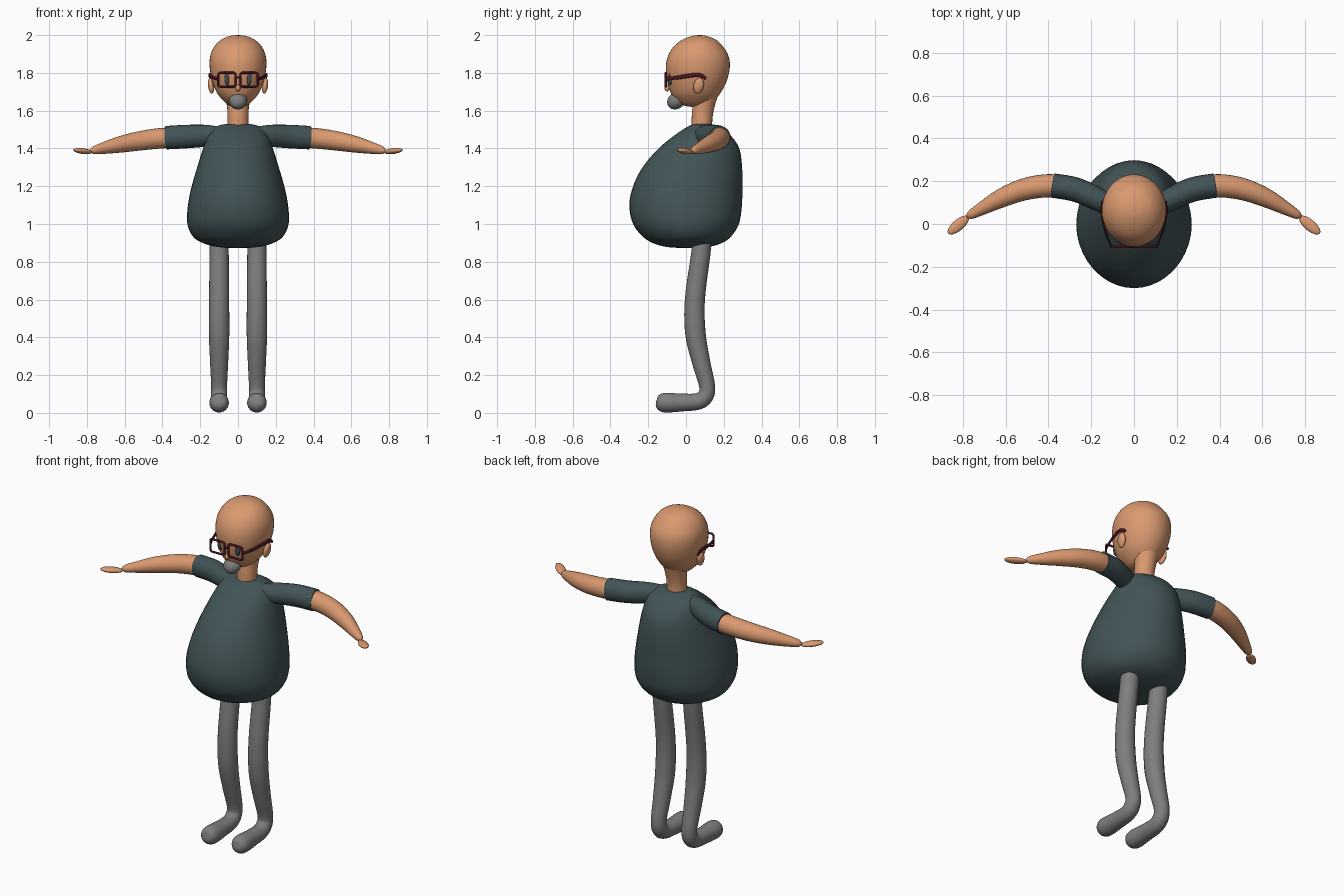
import bpy, bmesh, math
from mathutils import Vector

if "Cube" in bpy.data.objects:
    bpy.data.objects.remove(bpy.data.objects["Cube"])


def material(name, r, g, b):
    m = bpy.data.materials.new(name)
    m.use_nodes = True
    m.diffuse_color = (r, g, b, 1)
    bsdf = next(n for n in m.node_tree.nodes if n.type == 'BSDF_PRINCIPLED')
    bsdf.inputs["Base Color"].default_value = (r, g, b, 1)
    bsdf.inputs["Roughness"].default_value = 0.7
    return m


SKIN = material("skin", 0.70, 0.32, 0.16)
SHIRT = material("dark teal cloth", 0.055, 0.088, 0.095)
GREY = material("grey", 0.21, 0.21, 0.21)
RED = material("dark red frame", 0.07, 0.008, 0.015)
EYE = material("eye slate", 0.05, 0.07, 0.08)


def smooth_rows(rows, steps=5):
    """Catmull-Rom interpolation through rows of numbers."""
    rows = [Vector(r) for r in rows]
    pts = [rows[0]] + rows + [rows[-1]]
    out = []
    for a, b, c, d in zip(pts, pts[1:], pts[2:], pts[3:]):
        for i in range(steps):
            t = i / steps
            out.append(b + (c - a) * (t / 2) + (a * 2 - b * 5 + c * 4 - d) * (t * t / 2)
                       + (b * 3 - a - c * 3 + d) * (t ** 3 / 2))
    return out + [rows[-1]]


def finish(obj, mat):
    obj.data.materials.append(mat)
    bpy.ops.object.select_all(action='DESELECT')
    obj.select_set(True)
    bpy.context.view_layer.objects.active = obj
    bpy.ops.object.shade_smooth_by_angle(angle=math.radians(50))
    return obj


def skin_rings(name, rings, mat):
    """Bridge rings of points into a closed surface."""
    bm = bmesh.new()
    loops = [[bm.verts.new(p) for p in ring] for ring in rings]
    n = len(loops[0])
    for a, b in zip(loops, loops[1:]):
        for i in range(n):
            j = (i + 1) % n
            bm.faces.new((a[i], a[j], b[j], b[i]))
    bm.faces.new(loops[0])
    bm.faces.new(loops[-1])
    bmesh.ops.recalc_face_normals(bm, faces=bm.faces)
    mesh = bpy.data.meshes.new(name)
    bm.to_mesh(mesh)
    bm.free()
    obj = bpy.data.objects.new(name, mesh)
    bpy.context.collection.objects.link(obj)
    return finish(obj, mat)


def stack(name, rows, mat, n=40):
    """Stacked ellipses, each row: height, half width, front y, back y."""
    rings = []
    for z, w, f, b in (r[:] for r in smooth_rows(rows)):
        rings.append([(w * math.cos(a), (f + b) / 2 + (b - f) / 2 * math.sin(a), z)
                      for a in (math.tau * i / n for i in range(n))])
    return skin_rings(name, rings, mat)


def tube(name, rows, mat, ref, n=24, flat=1.0):
    """Round tube, each row: x, y, z, radius."""
    rows = smooth_rows(rows)
    centres = [Vector(r[:3]) for r in rows]
    rings = []
    for i, (c, r) in enumerate(zip(centres, rows)):
        t = centres[min(i + 1, len(rows) - 1)] - centres[max(i - 1, 0)]
        side = t.cross(Vector(ref)).normalized()
        up = side.cross(t).normalized()
        rad = max(r[3], 0.001)
        rings.append([c + side * (rad * flat * math.cos(a)) + up * (rad * math.sin(a))
                      for a in (math.tau * k / n for k in range(n))])
    return skin_rings(name, rings, mat)


def ellipsoid(name, loc, radii, mat, rot=(0, 0, 0)):
    bpy.ops.mesh.primitive_uv_sphere_add(segments=24, ring_count=14, location=loc, rotation=rot)
    obj = bpy.context.object
    obj.name = name
    obj.scale = radii
    return finish(obj, mat)


# Torso: pear shape with a forward belly
stack("torso", [
    (0.872, 0.01, 0.02, 0.04), (0.877, 0.10, -0.09, 0.11), (0.895, 0.175, -0.165, 0.18),
    (0.93, 0.235, -0.225, 0.235), (1.0, 0.268, -0.28, 0.28), (1.1, 0.265, -0.30, 0.296),
    (1.2, 0.245, -0.28, 0.298), (1.3, 0.216, -0.23, 0.297), (1.4, 0.185, -0.145, 0.282),
    (1.47, 0.158, -0.06, 0.235), (1.51, 0.122, 0.0, 0.18), (1.527, 0.08, 0.035, 0.14),
    (1.532, 0.01, 0.08, 0.095)], SHIRT)

# Head and neck
stack("head", [
    (1.62, 0.005, 0.03, 0.05), (1.63, 0.05, -0.02, 0.11), (1.66, 0.085, -0.06, 0.155),
    (1.70, 0.115, -0.084, 0.187), (1.76, 0.138, -0.1, 0.217), (1.83, 0.15, -0.107, 0.232),
    (1.89, 0.147, -0.095, 0.225), (1.94, 0.125, -0.065, 0.195), (1.975, 0.09, -0.02, 0.16),
    (1.995, 0.045, 0.03, 0.11), (2.0, 0.004, 0.068, 0.076)], SKIN)
tube("neck", [(0, 0.083, 1.48, 0.055), (0, 0.085, 1.56, 0.055), (0, 0.092, 1.62, 0.058),
              (0, 0.1, 1.69, 0.07)], SKIN, (1, 0, 0))
ellipsoid("nose", (0, -0.1, 1.72), (0.013, 0.014, 0.018), SKIN)
ellipsoid("beard", (0, -0.052, 1.652), (0.048, 0.05, 0.043), GREY, (math.radians(35), 0, 0))


def wire(name, points, radius, cyclic=False):
    """Thin frame wire through corner points."""
    cu = bpy.data.curves.new(name, 'CURVE')
    cu.dimensions = '3D'
    cu.bevel_depth = radius
    cu.bevel_resolution = 2
    cu.use_fill_caps = True
    sp = cu.splines.new('POLY')
    sp.points.add(len(points) - 1)
    for p, co in zip(sp.points, points):
        p.co = (*co, 1)
    sp.use_cyclic_u = cyclic
    obj = bpy.data.objects.new(name, cu)
    bpy.context.collection.objects.link(obj)
    bpy.ops.object.select_all(action='DESELECT')
    obj.select_set(True)
    bpy.context.view_layer.objects.active = obj
    bpy.ops.object.convert(target='MESH')
    return finish(bpy.context.object, RED)


def rounded_rectangle(cx, y, cz, w, h, r):
    points = []
    for q, (sx, sz) in enumerate([(1, 1), (-1, 1), (-1, -1), (1, -1)]):
        for k in range(4):
            a = math.pi / 2 * (q + k / 3)
            points.append((cx + sx * (w - r) + r * math.cos(a), y,
                           cz + sz * (h - r) + r * math.sin(a)))
    return points


wire("glasses_bridge", [(-0.014, -0.107, 1.775), (0.014, -0.107, 1.775)], 0.006)

for s, side in ((1, "left"), (-1, "right")):
    # Face details
    ellipsoid(side + "_ear", (s * 0.143, 0.067, 1.732), (0.016, 0.027, 0.042), SKIN,
              (math.radians(-12), s * math.radians(8), 0))
    ellipsoid(side + "_eye", (s * 0.058, -0.084, 1.768), (0.014, 0.012, 0.034), EYE)
    # Glasses
    wire(side + "_glasses_rim",
         rounded_rectangle(s * 0.059, -0.107, 1.764, 0.046, 0.037, 0.012), 0.006, True)
    tube(side + "_glasses_temple", [
        (s * 0.106, -0.105, 1.768, 0.009), (s * 0.132, -0.04, 1.776, 0.01),
        (s * 0.15, 0.04, 1.788, 0.011), (s * 0.151, 0.08, 1.786, 0.01),
        (s * 0.15, 0.106, 1.768, 0.007)], RED, (0, 0, 1), 12, 0.5)
    # Sleeve, arm and hand
    tube(side + "_sleeve", [
        (s * 0.1, 0.08, 1.465, 0.05), (s * 0.17, 0.115, 1.467, 0.058),
        (s * 0.27, 0.16, 1.463, 0.062), (s * 0.38, 0.18, 1.457, 0.062)], SHIRT, (0, 0, 1), 24, 0.92)
    tube(side + "_arm", [
        (s * 0.34, 0.176, 1.458, 0.054), (s * 0.42, 0.178, 1.453, 0.054),
        (s * 0.52, 0.16, 1.44, 0.051), (s * 0.62, 0.121, 1.422, 0.044),
        (s * 0.71, 0.073, 1.402, 0.031), (s * 0.765, 0.042, 1.39, 0.02),
        (s * 0.782, 0.032, 1.387, 0.004)], SKIN, (0, 0, 1))
    ellipsoid(side + "_hand", (s * 0.822, -0.005, 1.386), (0.062, 0.026, 0.015), SKIN,
              (0, s * math.radians(-6), s * math.radians(-40)))
    # Leg bending into a rounded foot
    tube(side + "_leg", [(s * 0.1, y, z, r) for y, z, r in (
        (0.09, 0.96, 0.05), (0.078, 0.84, 0.051), (0.047, 0.6, 0.053), (0.05, 0.42, 0.054),
        (0.08, 0.27, 0.048), (0.112, 0.14, 0.042), (0.1, 0.085, 0.043), (0.06, 0.06, 0.044),
        (-0.02, 0.055, 0.047), (-0.1, 0.054, 0.052), (-0.135, 0.055, 0.046),
        (-0.153, 0.056, 0.029), (-0.159, 0.057, 0.003))], GREY, (1, 0, 0))
